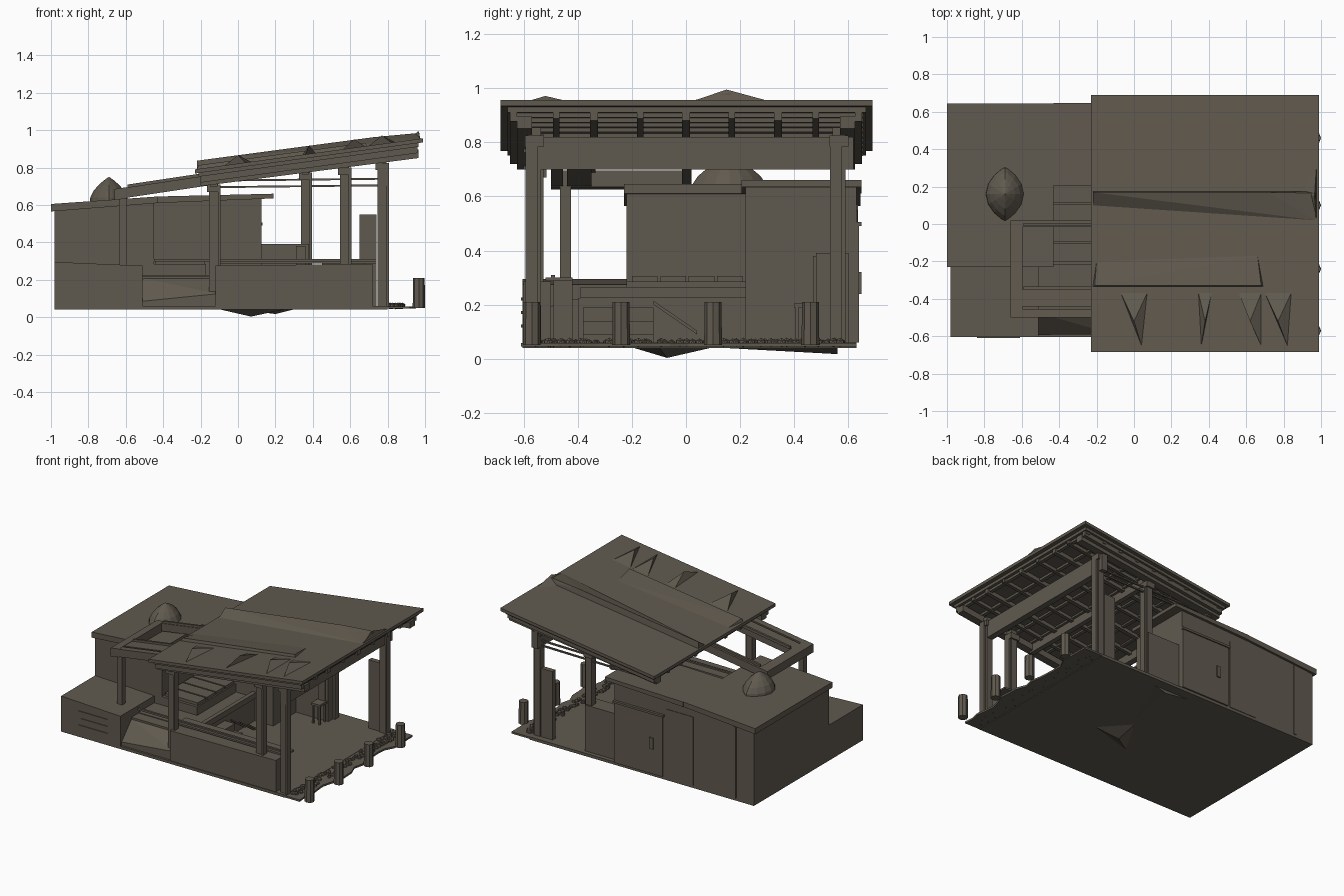
import bpy, bmesh, math, random

random.seed(4)
mat = bpy.data.materials.new("weathered_taupe")
mat.diffuse_color = (0.118, 0.102, 0.078, 1)


def finish(name, bm):
    bmesh.ops.recalc_face_normals(bm, faces=bm.faces)
    me = bpy.data.meshes.new(name)
    bm.to_mesh(me)
    bm.free()
    me.materials.append(mat)
    ob = bpy.data.objects.new(name, me)
    bpy.context.collection.objects.link(ob)
    return ob


def hull(name, pts):
    bm = bmesh.new()
    for p in pts:
        bm.verts.new(p)
    bmesh.ops.convex_hull(bm, input=bm.verts)
    return finish(name, bm)


def slab(name, x, y, zl, zr=None):
    """Box whose bottom/top heights run from zl at the left to zr at the right."""
    zr = zr or zl
    return hull(name, [(x[i], yy, z) for i, zs in enumerate((zl, zr)) for yy in y for z in zs])


def post(name, x, y, z0, z1, w=0.045):
    return slab(name, (x - w / 2, x + w / 2), (y - w / 2, y + w / 2), (z0, z1))


def roof_z(x):
    return 0.79 + (x + 0.23) * 0.165 / 1.21


def under_z(x):
    return 0.70 + (x + 0.2) * 0.15 / 1.16


def perg_z(x):
    return 0.665 + (x + 0.65) * 0.15


def sloped(name, x, y, f, d0, d1):
    return slab(name, x, y, (f(x[0]) + d0, f(x[0]) + d1), (f(x[1]) + d0, f(x[1]) + d1))


# Ground slab with its uneven underside
slab("ground_slab", (-0.98, 0.80), (-0.605, 0.63), (0.04, 0.06))
hull("underside_point", [(-0.1, -0.2, 0.042), (0.25, -0.1, 0.042), (0.07, 0.1, 0.042), (0.07, -0.07, 0.003)])
hull("underside_edge", [(0.1, 0.1, 0.042), (0.3, 0.56, 0.042), (0.0, 0.56, 0.042), (0.2, 0.56, 0.017)])

# Ragged edge of the entrance path
bm = bmesh.new()
edge = [(0.93 + 0.025 * random.uniform(-1, 1), -0.61 + 1.24 * i / 18) for i in range(19)]
ring = [(0.79, -0.61)] + edge + [(0.79, 0.63)]
face = bm.faces.new([bm.verts.new((x, y, 0.045)) for x, y in ring])
res = bmesh.ops.extrude_face_region(bm, geom=[face])
bmesh.ops.translate(bm, verts=[g for g in res["geom"] if isinstance(g, bmesh.types.BMVert)], vec=(0, 0, 0.013))
finish("entrance_path", bm)

# House: deep block on the left, shallow block along the back
slab("house_main", (-0.98, -0.45), (-0.22, 0.63), (0.04, 0.58), (0.04, 0.62))
slab("house_back", (-0.45, 0.125), (0.22, 0.63), (0.04, 0.62), (0.04, 0.64))
slab("house_roof", (-1.0, -0.43), (-0.23, 0.645), (0.565, 0.605), (0.61, 0.645))
slab("house_back_roof", (-0.43, 0.19), (0.205, 0.648), (0.61, 0.645), (0.635, 0.66))
slab("sliding_door", (-0.26, 0.125), (0.628, 0.64), (0.06, 0.49))
slab("door_rail", (-0.27, 0.13), (0.628, 0.648), (0.49, 0.505))
slab("door_handle", (-0.19, -0.16), (0.638, 0.648), (0.24, 0.32))
slab("back_panel", (-0.50, -0.28), (0.628, 0.634), (0.06, 0.55))
slab("corner_panel", (-0.84, -0.82), (0.628, 0.636), (0.06, 0.57))
slab("side_counter", (0.125, 0.38), (0.48, 0.60), (0.06, 0.39))

# Roof dome: lens-shaped plan, pinched at both ends
bm = bmesh.new()
bmesh.ops.create_uvsphere(bm, u_segments=16, v_segments=12, radius=1)
for v in bm.verts:
    px, py, pz = v.co
    r = max(math.hypot(px, py), 1e-6)
    s, h = py / r, max(pz, 0)
    size = 0 if r < 1e-4 else 1 - h ** 2.2
    v.co = (-0.69 + math.copysign(0.105 * (1 - s * s) ** 0.85, px) * size,
            0.16 + 0.148 * s * size, 0.60 + 0.15 * h)
bmesh.ops.remove_doubles(bm, verts=bm.verts, dist=0.0005)
finish("roof_dome", bm)

# Low annex with slatted vent
slab("annex", (-0.98, -0.51), (-0.605, -0.22), (0.04, 0.295), (0.04, 0.275))
for i in range(3):
    z = 0.115 + i * 0.05
    slab("vent_slat", (-0.84 + 0.02 * (i % 2), -0.61), (-0.61, -0.60), (z, z + 0.012))

# Raised deck and seating beside the house
slab("deck", (-0.51, -0.02), (-0.40, 0.22), (0.05, 0.225))
slab("deck_trim", (-0.04, -0.01), (-0.39, 0.22), (0.225, 0.265))
slab("bench_base", (-0.45, -0.17), (-0.22, 0.22), (0.22, 0.285))
for i in range(4):
    y = -0.20 + i * 0.105
    slab("bench_cushion", (-0.44, -0.18), (y, y + 0.095), (0.285, 0.305))
slab("planter_back", (-0.51, -0.12), (-0.48, -0.40), (0.04, 0.22))
hull("planter_wedge", [(x, y, z) for x, t in ((-0.51, 0.085), (-0.11, 0.125))
                       for y, z in ((-0.59, 0.04), (-0.59, t), (-0.475, 0.21), (-0.475, 0.04))])

# Front wall, ledge and cabinet
slab("front_wall", (-0.12, 0.72), (-0.60, -0.50), (0.04, 0.275), (0.04, 0.285))
slab("counter_top", (-0.12, 0.74), (-0.52, -0.42), (0.288, 0.30))
slab("cabinet", (0.45, 0.68), (-0.49, -0.42), (0.06, 0.29))
slab("handrail", (-0.45, 0.74), (-0.50, -0.485), (0.297, 0.31))

# Steps down from the deck and slanted rails
for i in range(3):
    slab("step", (-0.02, 0.06 + 0.06 * i), (-0.38, -0.12), (0.06, 0.19 - 0.05 * i))
for x in (0.02, 0.09, 0.16):
    hull("stair_rail", [(x + d, y, z + e) for d in (0, 0.012) for e in (0, 0.014)
                        for y, z in ((-0.12, 0.20), (0.04, 0.09))])

# Chair in front of the side counter
slab("chair_seat", (0.30, 0.37), (0.40, 0.48), (0.19, 0.205))
slab("chair_back", (0.31, 0.36), (0.47, 0.482), (0.205, 0.38))
for x in (0.31, 0.36):
    for y in (0.41, 0.47):
        post("chair_leg", x, y, 0.06, 0.19, 0.012)

# Pavilion posts: (x, y, bottom)
for x, y, z in [(0.77, -0.56, 0.05), (0.77, 0.565, 0.05), (0.57, -0.55, 0.05),
                (0.36, 0.565, 0.05), (-0.13, -0.55, 0.12)]:
    top = under_z(x) + 0.03
    post("post", x, y, z, top, 0.048)
    slab("post_batten", (x + 0.022, x + 0.036), (y - 0.033, y + 0.012), (z, top - 0.03))
    slab("post_cap", (x - 0.035, x + 0.035), (y - 0.035, y + 0.035), (top - 0.07, top - 0.03))
post("pergola_post", -0.615, -0.445, 0.27, 0.66, 0.04)
post("pergola_post", -0.615, -0.01, 0.60, 0.66, 0.04)

# Beams under the main roof
for x, w in [(-0.13, 0.04), (0.36, 0.035)]:
    z = under_z(x)
    slab("cross_beam", (x - w / 2, x + w / 2), (-0.60, 0.60), (z - 0.01, z + 0.05))
slab("front_cross_beam", (0.745, 0.79), (-0.59, 0.62), (0.70, 0.82))
for s in (-1, 1):
    sloped("side_beam", (-0.20, 0.965), (s * 0.57, s * 0.625), under_z, 0.0, 0.045)
    sloped("roof_edge_trim", (-0.20, 0.96), (s * 0.625, s * 0.65), roof_z, -0.075, -0.04)
for y in (-0.34, 0.0, 0.34):
    sloped("rafter", (-0.20, 0.96), (y - 0.015, y + 0.015), under_z, 0.03, 0.075)
for y in (-0.48, -0.17, 0.17, 0.48):
    sloped("roof_batten", (-0.20, 0.96), (y - 0.012, y + 0.012), roof_z, -0.065, -0.04)
for i in range(9):
    x = -0.17 + i * 0.138
    slab("purlin", (x - 0.013, x + 0.013), (-0.65, 0.655), (under_z(x) + 0.045, roof_z(x) - 0.012))
for z in (0.69, 0.725):
    slab("back_rail", (-0.12, 0.77), (0.56, 0.572), (z, z + 0.01), (z + 0.01, z + 0.02))

# Main roof sheet with stepped edge
sloped("main_roof", (-0.23, 0.99), (-0.685, 0.69), roof_z, -0.022, 0.0)
sloped("roof_underlay", (-0.21, 0.965), (-0.66, 0.665), roof_z, -0.042, -0.02)

# Warped folds and peaks on the roof
R = roof_z
hull("roof_fold", [(-0.22, 0.175, R(-0.22)), (-0.22, 0.10, R(-0.22)), (0.97, 0.02, R(0.97)),
                   (0.97, 0.175, R(0.97)), (-0.22, 0.17, R(-0.22) + 0.045), (0.72, 0.17, R(0.72) + 0.042),
                   (0.97, 0.165, 0.985)])
hull("roof_peak", [(0.90, 0.17, R(0.9)), (0.975, 0.30, R(0.975)), (0.975, 0.03, R(0.975)), (0.965, 0.15, 0.995)])
hull("roof_ridge", [(-0.22, -0.335, R(-0.22)), (0.69, -0.335, R(0.69)), (0.66, -0.17, R(0.66)),
                    (-0.2, -0.2, R(-0.2)), (-0.21, -0.33, R(-0.21) + 0.02), (0.68, -0.33, R(0.68) + 0.018)])
for x, tip, w in [(0.0, 0.04, 0.07), (0.38, 0.36, 0.035), (0.62, 0.68, 0.06), (0.77, 0.82, 0.07)]:
    hull("roof_spike", [(x - w, -0.37, R(x - w)), (x + w, -0.37, R(x + w)),
                        (tip, -0.65, R(tip)), (x, -0.52, R(x) + 0.045)])

# Lower open pergola beside the main roof
for y in [(-0.50, -0.455), (-0.44, -0.35), (-0.015, 0.02)]:
    sloped("pergola_side", (-0.65, -0.12), y, perg_z, -0.035, 0.02)
slab("pergola_end", (-0.66, -0.595), (-0.50, 0.02), (0.625, 0.685), (0.635, 0.695))
for y in (-0.35, -0.01):
    sloped("pergola_top_rail", (-0.59, -0.2), (y, y + 0.015), perg_z, 0.015, 0.035)

# Tall screen and front bollards
slab("tall_screen", (0.65, 0.74), (0.55, 0.585), (0.05, 0.55))
for y in (-0.57, -0.24, 0.10, 0.46):
    bm = bmesh.new()
    bmesh.ops.create_cone(bm, cap_ends=True, segments=8, radius1=0.033, radius2=0.031, depth=0.16)
    bmesh.ops.translate(bm, verts=bm.verts, vec=(0.967, y, 0.13))
    finish("bollard", bm)

# Pebble strip
bm = bmesh.new()
for i in range(110):
    res = bmesh.ops.create_icosphere(bm, subdivisions=1, radius=random.uniform(0.01, 0.018))
    off = (random.uniform(0.81, 0.88), random.uniform(-0.56, 0.58), 0.06)
    bmesh.ops.translate(bm, verts=res["verts"], vec=off)
finish("pebbles", bm)
